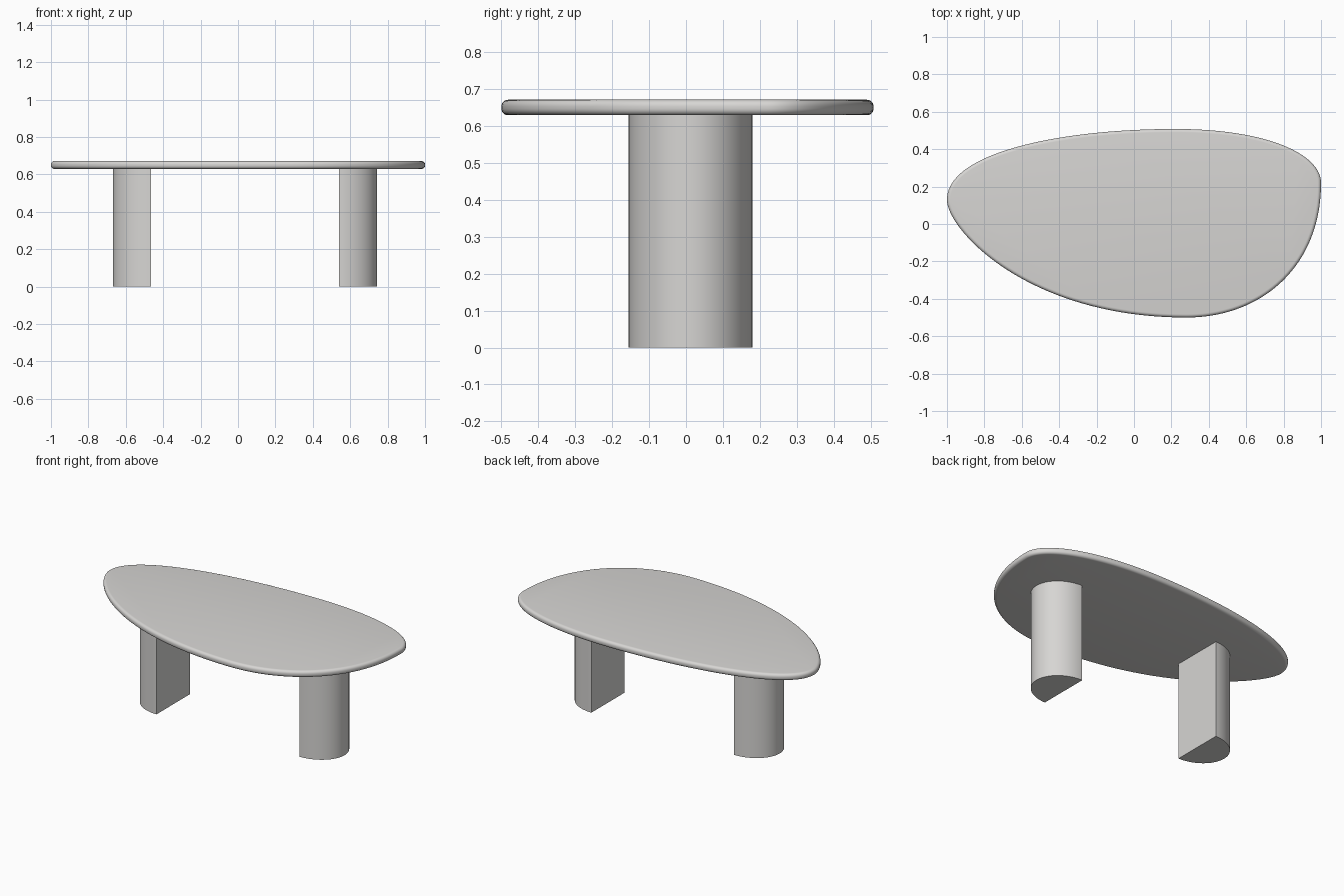
import bpy, bmesh, math
from mathutils import Vector
from mathutils.geometry import interpolate_bezier

if "Cube" in bpy.data.objects:
    bpy.data.objects.remove(bpy.data.objects["Cube"])

mat = bpy.data.materials.new("warm light grey")
mat.diffuse_color = (0.68, 0.67, 0.655, 1)
mat.use_nodes = True
mat.node_tree.nodes["Principled BSDF"].inputs["Base Color"].default_value = mat.diffuse_color

TOP_Z, UNDER_Z = 0.671, 0.629


def slab(name, outline, z0, z1):
    """Extrude a closed xy outline from z0 to z1."""
    bm = bmesh.new()
    base = bm.faces.new([bm.verts.new((x, y, z0)) for x, y in outline])
    ext = bmesh.ops.extrude_face_region(bm, geom=[base])["geom"]
    verts = [g for g in ext if isinstance(g, bmesh.types.BMVert)]
    bmesh.ops.translate(bm, verts=verts, vec=(0, 0, z1 - z0))
    bmesh.ops.recalc_face_normals(bm, faces=bm.faces)
    mesh = bpy.data.meshes.new(name)
    bm.to_mesh(mesh)
    bm.free()
    mesh.materials.append(mat)
    obj = bpy.data.objects.new(name, mesh)
    bpy.context.collection.objects.link(obj)
    return obj


def smooth(obj):
    bpy.ops.object.select_all(action="DESELECT")
    obj.select_set(True)
    bpy.context.view_layer.objects.active = obj
    bpy.ops.object.shade_smooth_by_angle(angle=math.radians(35))


# Tabletop: pebble outline from four curves joined at its extremes
left, top, right, bottom = (-1, 0.13), (0.22, 0.508), (1, 0.22), (0.28, -0.5)
segments = [
    (left, (-1, 0.386), (-0.38, 0.508), top),
    (top, (0.72, 0.508), (1, 0.37), right),
    (right, (1, -0.23), (0.68, -0.5), bottom),
    (bottom, (-0.57, -0.5), (-1, -0.03), left),
]
outline = []
for seg in segments:
    pts = interpolate_bezier(*[Vector((x, y, 0)) for x, y in seg], 41)
    outline += [(p.x, p.y) for p in pts[:-1]]
tabletop = slab("tabletop", outline, UNDER_Z, TOP_Z)

# Rounded rim
bevel = tabletop.modifiers.new("rounded rim", "BEVEL")
bevel.width = 0.018
bevel.segments = 6
bevel.limit_method = "ANGLE"
bevel.angle_limit = math.radians(60)
bpy.context.view_layer.objects.active = tabletop
bpy.ops.object.modifier_apply(modifier=bevel.name)
smooth(tabletop)

# Half-round legs: flat side inward, curved side outward
for name, flat_x, side in (("left_leg", -0.465, -1), ("right_leg", 0.54, 1)):
    n = 48
    angles = [math.pi * (i / n - 0.5) for i in range(n + 1)]
    profile = [(flat_x + side * 0.203 * math.cos(a), 0.012 + 0.1675 * math.sin(a))
               for a in angles]
    smooth(slab(name, profile, 0, UNDER_Z + 0.002))
